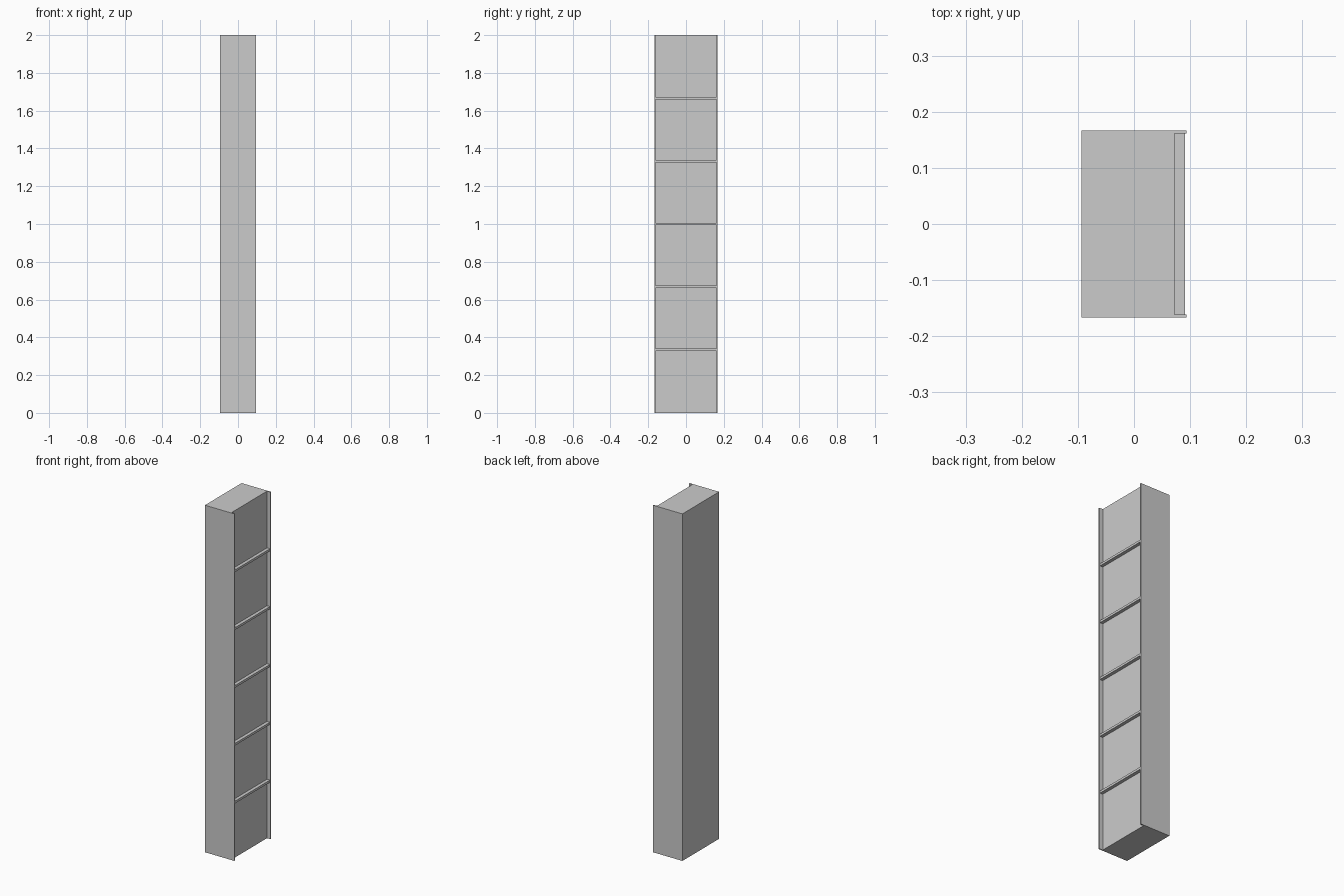
import bpy
import bmesh

if "Cube" in bpy.data.objects:
    bpy.data.objects.remove(bpy.data.objects["Cube"])

HX, HY, H = 0.094, 0.167, 2.0     # half width, half depth, height
WALL = 0.006                      # side lip thickness
FACE = 0.072                      # recessed panel plane
SHELF_X = 0.091                   # divider front edge
SHELF_T = 0.013
BAYS = 6


def extrude_profile(name, points, z0, z1):
    """Vertical prism from an xy outline."""
    bm = bmesh.new()
    face = bm.faces.new([bm.verts.new((x, y, z0)) for x, y in points])
    ext = bmesh.ops.extrude_face_region(bm, geom=[face])
    verts = [g for g in ext["geom"] if isinstance(g, bmesh.types.BMVert)]
    bmesh.ops.translate(bm, verts=verts, vec=(0, 0, z1 - z0))
    bmesh.ops.recalc_face_normals(bm, faces=bm.faces)
    mesh = bpy.data.meshes.new(name)
    bm.to_mesh(mesh)
    bm.free()
    obj = bpy.data.objects.new(name, mesh)
    bpy.context.collection.objects.link(obj)
    return obj


# Cabinet body: solid box with thin side lips around the recessed +x face
inner = HY - WALL
extrude_profile("cabinet_body", [
    (-HX, -HY), (HX, -HY), (HX, -inner), (FACE, -inner),
    (FACE, inner), (HX, inner), (HX, HY), (-HX, HY)], 0, H)

# Horizontal dividers between the six bays
for i in range(1, BAYS):
    z = H * i / BAYS
    extrude_profile(f"divider_{i}", [
        (FACE, -inner), (SHELF_X, -inner), (SHELF_X, inner), (FACE, inner)],
        z - SHELF_T / 2, z + SHELF_T / 2)
